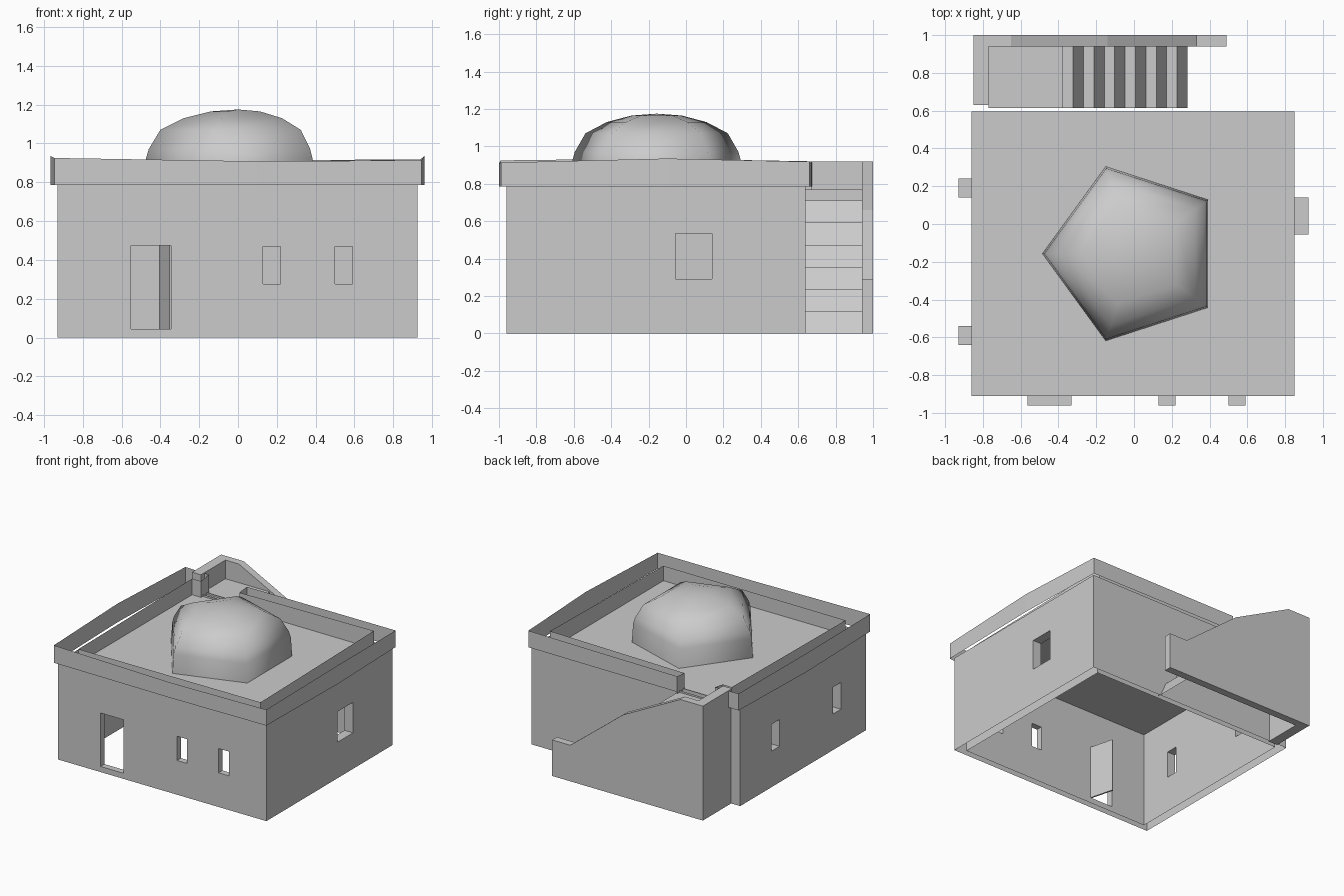
import bpy, bmesh, math

if "Cube" in bpy.data.objects:
    bpy.data.objects.remove(bpy.data.objects["Cube"])


def make(name, verts, faces):
    me = bpy.data.meshes.new(name)
    me.from_pydata(verts, [], faces)
    ob = bpy.data.objects.new(name, me)
    bpy.context.collection.objects.link(ob)
    return ob


def prism(name, pts, y0, y1):
    """Solid from an xz profile extruded along y."""
    n = len(pts)
    verts = [(x, y, z) for y in (y0, y1) for x, z in pts]
    faces = [(i, (i + 1) % n, n + (i + 1) % n, n + i) for i in range(n)]
    faces += [tuple(range(n))[::-1], tuple(range(n, 2 * n))]
    ob = make(name, verts, faces)
    bm = bmesh.new()
    bm.from_mesh(ob.data)
    bmesh.ops.recalc_face_normals(bm, faces=bm.faces)
    bm.to_mesh(ob.data)
    bm.free()
    return ob


def box(name, x0, x1, y0, y1, z0, z1):
    return prism(name, [(x0, z0), (x1, z0), (x1, z1), (x0, z1)], y0, y1)


def skin(name, pts):
    """Upright sheet along a path of (x, y, bottom, top)."""
    verts = [(x, y, z) for x, y, a, b in pts for z in (a, b)]
    return make(name, verts, [(2 * i, 2 * i + 2, 2 * i + 3, 2 * i + 1)
                              for i in range(len(pts) - 1)])


# Hollow house walls with door and window openings
walls = box("walls", -0.93, 0.925, -0.96, 0.64, 0, 0.785)
cuts = [
    (-0.86, 0.85, -0.91, 0.595, -0.1, 0.9),
    (-0.565, -0.33, -1.1, -0.8, 0.045, 0.49),
    (0.13, 0.22, -1.1, -0.8, 0.275, 0.47),
    (0.50, 0.59, -1.1, -0.8, 0.275, 0.47),
    (0.8, 1.1, -0.055, 0.14, 0.29, 0.535),
    (-1.1, -0.8, 0.14, 0.24, 0.29, 0.505),
    (-1.1, -0.8, -0.64, -0.54, 0.29, 0.505),
]
bpy.context.view_layer.objects.active = walls
for c in cuts:
    cutter = box("cutter", *c)
    cutter.hide_render = True
    mod = walls.modifiers.new("opening", 'BOOLEAN')
    mod.operation = 'DIFFERENCE'
    mod.solver = 'EXACT'
    mod.object = cutter
    bpy.ops.object.modifier_apply(modifier=mod.name)
    bpy.data.objects.remove(cutter)

# The walls are open skins at top and bottom
bm = bmesh.new()
bm.from_mesh(walls.data)
ends = [f for f in bm.faces if abs(f.normal.z) > 0.9
        and not 0.01 < f.calc_center_median().z < 0.78]
bmesh.ops.delete(bm, geom=ends, context='FACES')
bm.to_mesh(walls.data)
bm.free()

# Flat roof
make("roof", [(-0.86, -0.91, 0.77), (0.85, -0.91, 0.77), (0.85, 0.595, 0.77),
              (-0.86, 0.595, 0.77)], [(0, 1, 2, 3)])

# Parapet skins, with a gap at the stair landing
B = 0.785
skin("parapet_outer", [
    (-0.73, 0.672, B, 0.915), (-0.94, 0.675, B, 0.92), (-0.965, -0.15, B, 0.935),
    (-0.945, -0.99, B, 0.925), (0.1, -1.0, B, 0.908), (0.945, -0.99, B, 0.913),
    (0.96, -0.1, B, 0.935), (0.94, 0.66, B, 0.918), (-0.39, 0.67, B, 0.91)])
R = 0.77
skin("parapet_inner", [
    (-0.39, 0.67, R, 0.91), (-0.39, 0.575, R, 0.9), (0.81, 0.57, R, 0.915),
    (0.81, -0.87, R, 0.89), (-0.81, -0.87, R, 0.885), (-0.81, 0.575, R, 0.9),
    (-0.73, 0.575, R, 0.9), (-0.73, 0.672, R, 0.915)])

# Five-sided dome
prof = [(0.485, 0.77), (0.475, 0.92), (0.46, 0.97), (0.40, 1.07),
        (0.28, 1.13), (0.14, 1.165)]
verts, faces = [], []
for r, z in prof:
    for k in range(5):
        a = math.radians(36 + 72 * k)
        verts.append((r * math.cos(a), -0.157 + r * math.sin(a), z))
verts.append((0, -0.157, 1.175))
for j in range(len(prof) - 1):
    for k in range(5):
        n = (k + 1) % 5
        faces.append((5 * j + k, 5 * j + n, 5 * j + 5 + n, 5 * j + 5 + k))
top = 5 * (len(prof) - 1)
faces += [(top + k, top + (k + 1) % 5, len(verts) - 1) for k in range(5)]
dome = make("dome", verts, faces)
bpy.ops.object.select_all(action='DESELECT')
dome.select_set(True)
bpy.context.view_layer.objects.active = dome
bpy.ops.object.shade_smooth_by_angle(angle=math.radians(80))

# Stairs with sloping risers, and the landing
path = []
for i in range(6):
    x = 0.283 - i * 0.11
    path += [(x, i * 0.1185), (x - 0.055, (i + 1) * 0.1185)]
path += [(-0.378, 0.711), (-0.378, 0.77), (-0.77, 0.77)]
make("stairs", [(x, y, z) for x, z in path for y in (0.615, 0.94)],
     [(2 * i, 2 * i + 1, 2 * i + 3, 2 * i + 2) for i in range(len(path) - 1)])

# Stair walls
prism("stair_side_wall", [(-0.85, 0), (0.49, 0), (0.49, 0.29), (0.33, 0.29),
                          (-0.14, 0.66), (-0.65, 0.92), (-0.85, 0.92)], 0.94, 1.0)
box("stair_end_wall", -0.85, -0.77, 0.63, 0.94, 0, 0.92)

# Door frame and half-open door
box("frame_left", -0.565, -0.55, -0.96, -0.91, 0.045, 0.49)
box("frame_right", -0.345, -0.33, -0.96, -0.91, 0.045, 0.49)
box("frame_top", -0.55, -0.345, -0.96, -0.91, 0.475, 0.49)
door = box("door", 0, 0.205, -0.006, 0.006, 0.045, 0.475)
door.location = (-0.348, -0.92, 0)
door.rotation_euler.z = math.radians(105)
